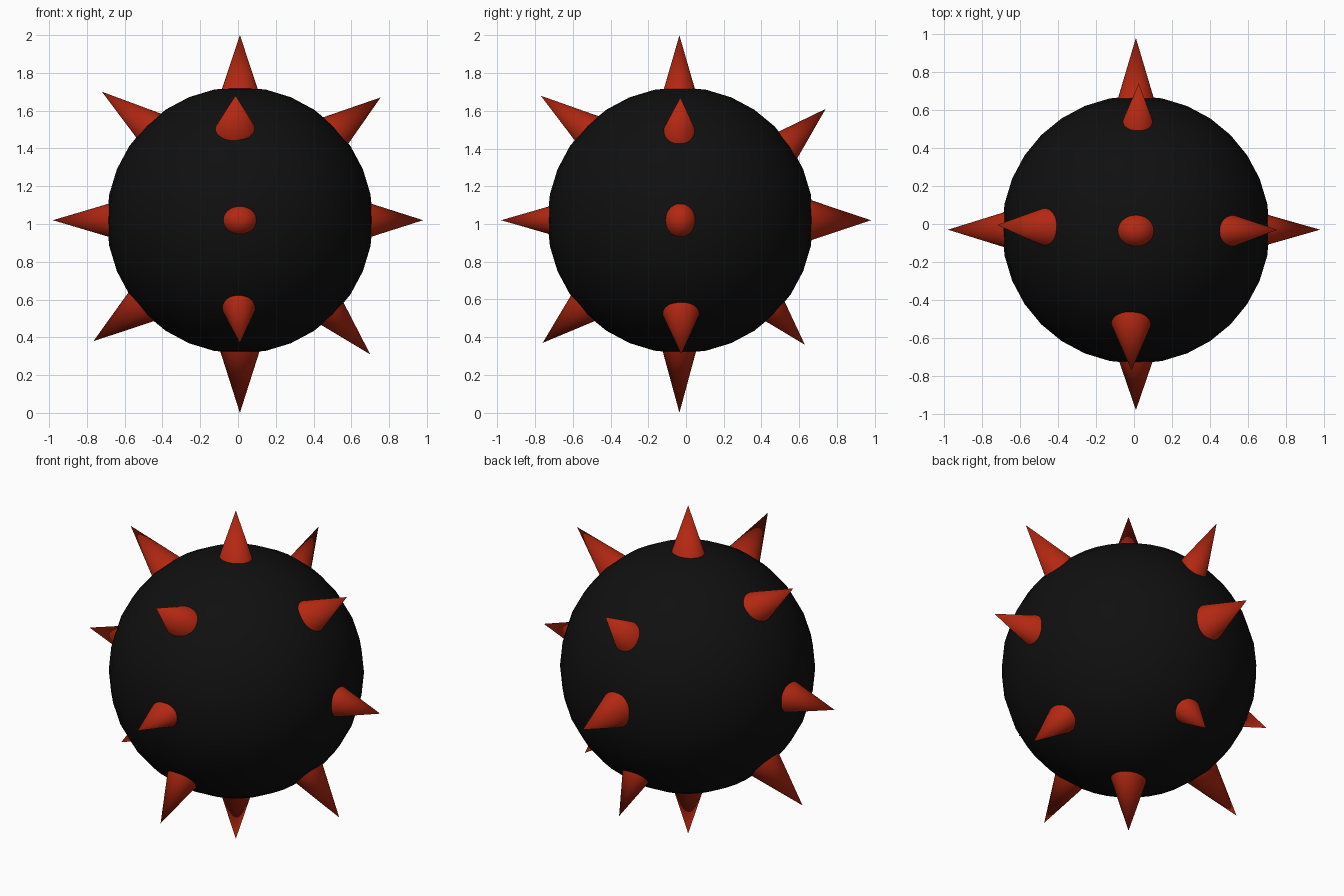
import bpy
from mathutils import Vector, Matrix

if "Cube" in bpy.data.objects:
    bpy.data.objects.remove(bpy.data.objects["Cube"])


def material(name, rgb):
    m = bpy.data.materials.new(name)
    m.diffuse_color = (*rgb, 1)
    m.use_nodes = True
    m.node_tree.nodes["Principled BSDF"].inputs["Base Color"].default_value = m.diffuse_color
    return m


black = material("black", (0.005, 0.005, 0.005))
red = material("red", (0.45, 0.021, 0.006))


def finish(name, mat):
    ob = bpy.context.object
    ob.name = name
    ob.data.materials.append(mat)
    bpy.ops.object.shade_smooth_by_angle()
    return ob


# Round body
bpy.ops.mesh.primitive_uv_sphere_add(segments=32, ring_count=16, radius=0.705,
                                     location=(0.01, -0.03, 1.02))
finish("body", black)

X, Y = Vector((1, 0, 0)), Vector((0, 1, 0))
SINK = 1.3  # how far each spike continues inside the body


def spike(name, tip, root, wide, cross, side):
    """Oval cone; cross is its half width along side, wide the other half width at root."""
    tip, root = Vector(tip), Vector(root)
    length = (tip - root).length * SINK
    w = (tip - root).normalized()
    v = (side - w * side.dot(w)).normalized()
    u = v.cross(w)
    bpy.ops.mesh.primitive_cone_add(vertices=32, radius1=1, radius2=0, depth=1)
    ob = finish(name, red)
    rot = Matrix((u, v, w)).transposed().to_4x4()
    scale = Matrix.Diagonal((wide * SINK, cross * SINK, length, 1))
    ob.data.transform(Matrix.Translation(tip - w * length / 2) @ rot @ scale)


# Spikes along the main axes
spike("top_spike", (0.01, -0.035, 2.0), (0.01, -0.035, 1.72), 0.093, 0.081, Y)
spike("bottom_spike", (0.01, -0.035, 0.0), (0.01, -0.035, 0.32), 0.102, 0.087, Y)
spike("right_spike", (0.98, -0.03, 1.02), (0.71, -0.03, 1.02), 0.086, 0.077, Y)
spike("left_spike", (-0.98, -0.03, 1.02), (-0.69, -0.03, 1.02), 0.086, 0.09, Y)
spike("front_spike", (0.01, -0.98, 1.02), (0.01, -0.73, 1.02), 0.072, 0.086, X)
spike("back_spike", (0.01, 0.98, 1.02), (0.01, 0.67, 1.02), 0.104, 0.092, X)

# Diagonal spikes to the left and right
spike("upper_right_spike", (0.755, -0.03, 1.67), (0.517, -0.035, 1.49), 0.097, 0.083, Y)
spike("upper_left_spike", (-0.72, -0.005, 1.70), (-0.475, -0.015, 1.517), 0.09, 0.098, Y)
spike("lower_left_spike", (-0.765, -0.03, 0.38), (-0.52, -0.03, 0.56), 0.099, 0.09, Y)
spike("lower_right_spike", (0.70, -0.025, 0.31), (0.503, -0.027, 0.52), 0.082, 0.095, Y)

# Diagonal spikes to the front and back
spike("upper_front_spike", (-0.013, -0.77, 1.68), (-0.014, -0.537, 1.51), 0.086, 0.10, X)
spike("upper_back_spike", (0.025, 0.74, 1.61), (0.02, 0.534, 1.418), 0.087, 0.08, X)
spike("lower_front_spike", (0.01, -0.76, 0.37), (0.005, -0.558, 0.545), 0.088, 0.082, X)
spike("lower_back_spike", (0.01, 0.63, 0.36), (0.01, 0.47, 0.537), 0.073, 0.08, X)
